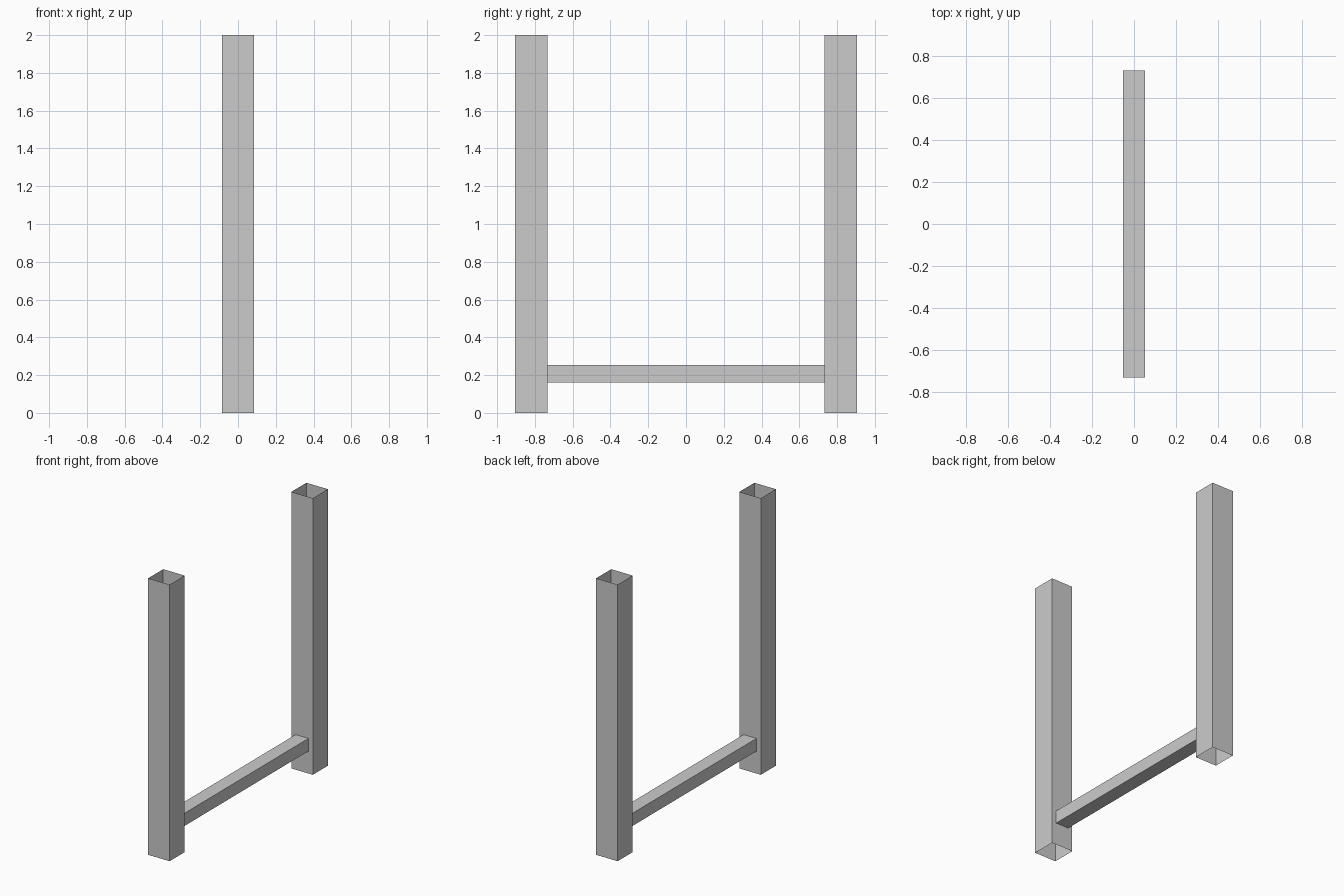
import bpy
import bmesh
from mathutils import Vector

if "Cube" in bpy.data.objects:
    bpy.data.objects.remove(bpy.data.objects["Cube"])


def open_tube(name, center, size, axis):
    """Thin-walled box with its two ends along the given axis left open."""
    bm = bmesh.new()
    bmesh.ops.create_cube(bm, size=1)
    bmesh.ops.scale(bm, vec=Vector(size), verts=bm.verts)
    bm.normal_update()
    ends = [f for f in bm.faces if abs(f.normal[axis]) > 0.9]
    bmesh.ops.delete(bm, geom=ends, context='FACES_ONLY')
    mesh = bpy.data.meshes.new(name)
    bm.to_mesh(mesh)
    bm.free()
    obj = bpy.data.objects.new(name, mesh)
    obj.location = center
    bpy.context.collection.objects.link(obj)
    return obj


POST_WIDTH = 0.172
POST_Y = 0.818

# Two upright square posts, open at top and bottom
for side, label in ((-1, "front_post"), (1, "back_post")):
    open_tube(label, (0, side * POST_Y, 1), (POST_WIDTH, POST_WIDTH, 2), axis=2)

# Low rail running between the inner post faces
rail_length = 2 * POST_Y - POST_WIDTH
open_tube("lower_rail", (0, 0, 0.208), (0.103, rail_length, 0.092), axis=1)
